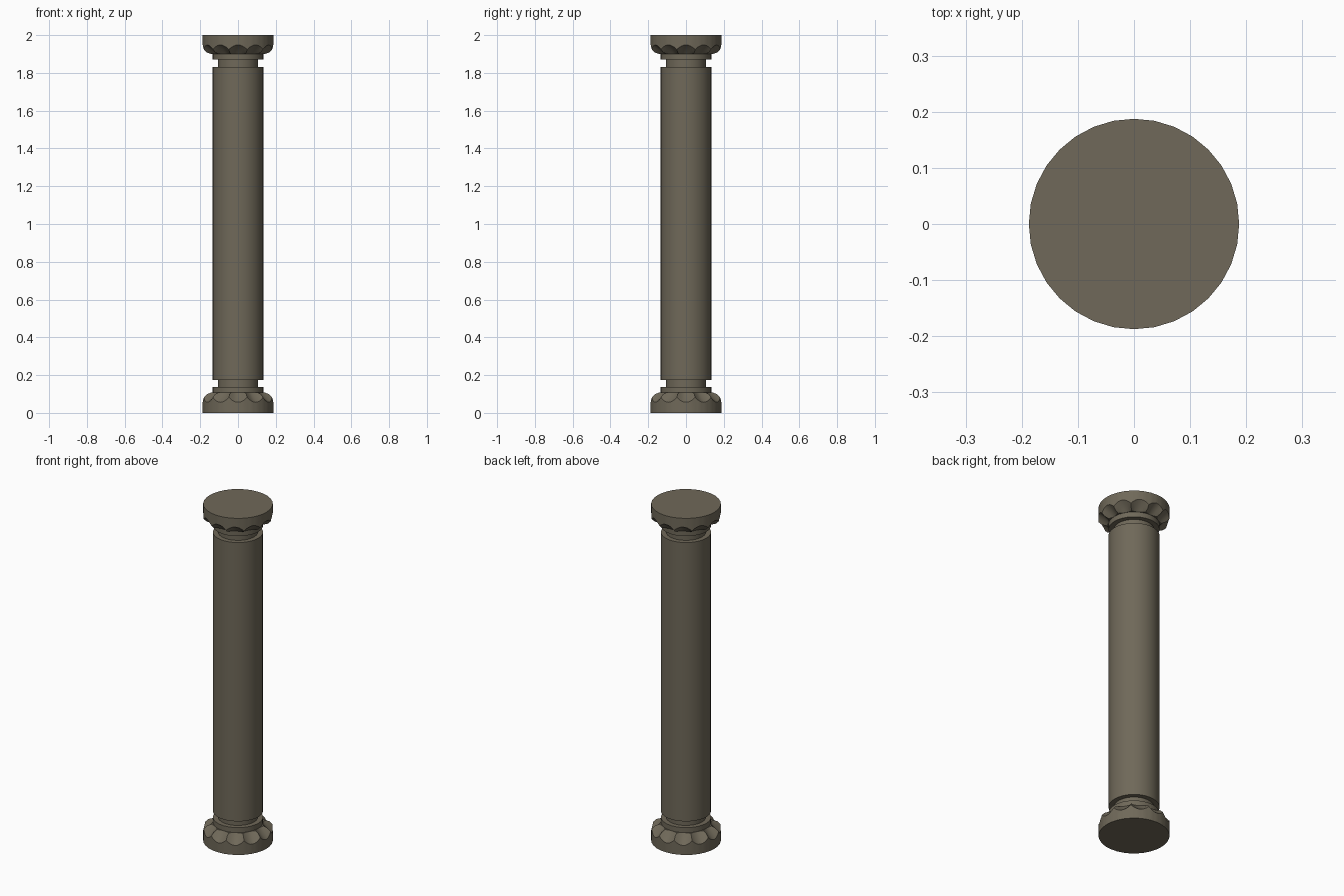
import bpy, bmesh, math

if "Cube" in bpy.data.objects:
    bpy.data.objects.remove(bpy.data.objects["Cube"])

SIDES, LOBES, FINE = 32, 12, 96

stone = bpy.data.materials.new("stone")
stone.diffuse_color = (0.16, 0.14, 0.10, 1)
stone.use_nodes = True
stone.node_tree.nodes["Principled BSDF"].inputs["Base Color"].default_value = stone.diffuse_color


def finish(name, bm, angle):
    bmesh.ops.recalc_face_normals(bm, faces=bm.faces)
    me = bpy.data.meshes.new(name)
    bm.to_mesh(me)
    bm.free()
    me.materials.append(stone)
    ob = bpy.data.objects.new(name, me)
    bpy.context.collection.objects.link(ob)
    bpy.ops.object.select_all(action='DESELECT')
    ob.select_set(True)
    bpy.context.view_layer.objects.active = ob
    bpy.ops.object.shade_smooth_by_angle(angle=math.radians(angle))
    return ob


def skin(bm, loops):
    """Bridge stacked rings of points and close both ends."""
    rings = [[bm.verts.new(p) for p in loop] for loop in loops]
    for a, b in zip(rings, rings[1:]):
        n = len(a)
        for i in range(n):
            j = (i + 1) % n
            bm.faces.new((a[i], a[j], b[j], b[i]))
    bm.faces.new(rings[0])
    bm.faces.new(rings[-1])


def circle(r, z):
    return [(r * math.cos(math.tau * i / SIDES), r * math.sin(math.tau * i / SIDES), z)
            for i in range(SIDES)]


def polygon_point(r, i, z):
    """Point on a 32-sided outline, sampled finely enough for the scallops."""
    a = math.tau * i / FINE
    step = math.tau / SIDES
    r *= math.cos(step / 2) / math.cos(a % step - step / 2)
    return (r * math.cos(a), r * math.sin(a), z)


def scalloped_cap(name, height, base, direction):
    # each row: radius and height at the scallop middle, then at the ridge
    rows = [(0.1875, 0.0, 0.1875, 0.0),
            (0.1875, 0.52, 0.1875, 0.76),
            (0.158, 0.74, 0.171, 0.92),
            (0.135, 1.0, 0.147, 1.0)]
    loops = []
    for r0, z0, r1, z1 in rows:
        loop = []
        for i in range(FINE):
            t = ((i * LOBES / FINE + 0.5) % 1) * 2 - 1
            k = t * t
            z = base + direction * height * (z0 + (z1 - z0) * k)
            loop.append(polygon_point(r0 + (r1 - r0) * k, i, z))
        loops.append(loop)
    bm = bmesh.new()
    skin(bm, loops)
    return finish(name, bm, 20)


# shaft with its grooved necks and collars
profile = [(0.135, 0.10), (0.135, 0.138), (0.107, 0.138), (0.107, 0.175),
           (0.135, 0.175), (0.135, 1.832), (0.107, 1.832), (0.107, 1.87),
           (0.135, 1.87), (0.135, 1.91)]
bm = bmesh.new()
skin(bm, [circle(r, z) for r, z in profile])
finish("shaft", bm, 30)

# scalloped base and capital
scalloped_cap("base", 0.108, 0.0, 1)
scalloped_cap("capital", 0.10, 2.0, -1)
